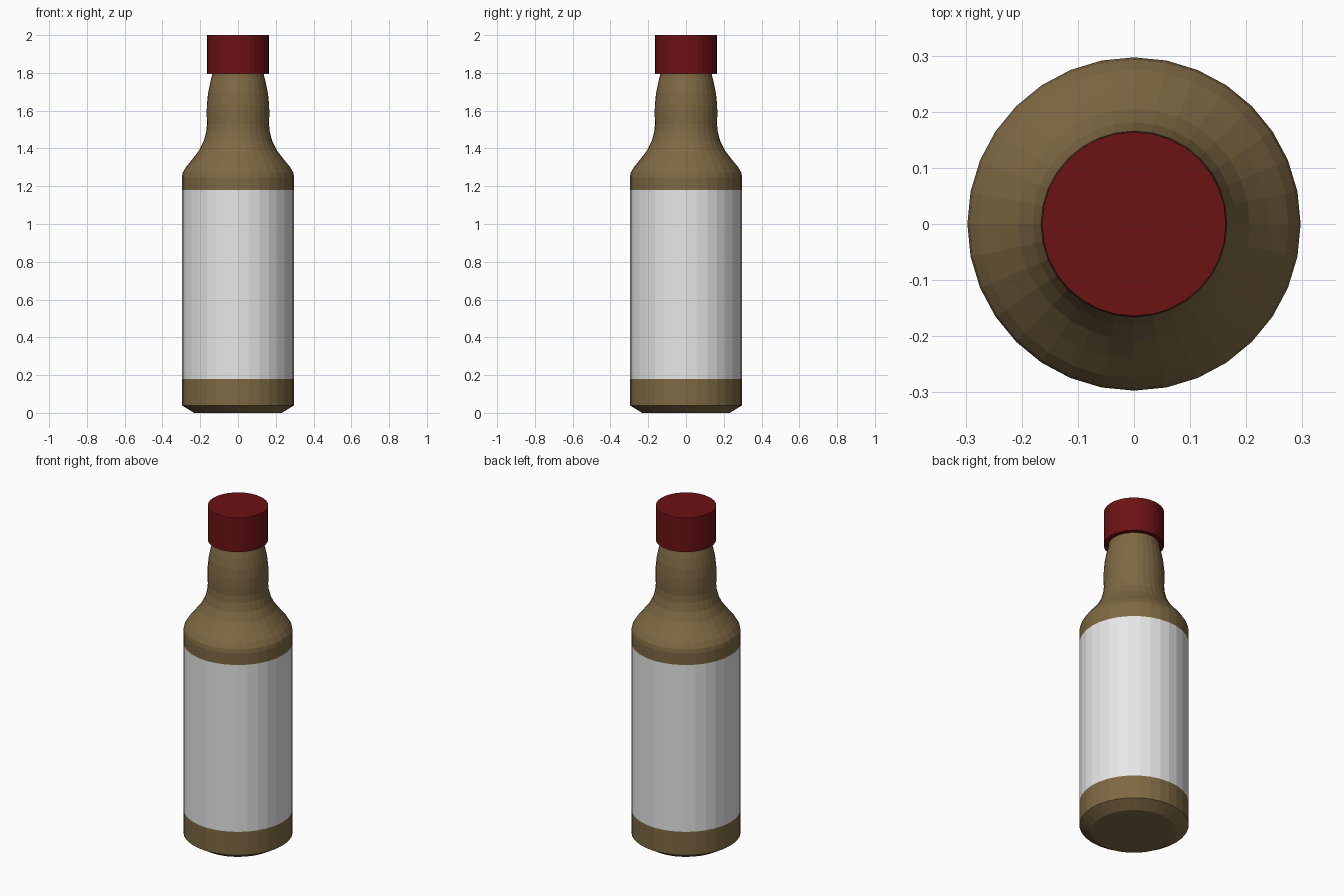
import bpy, bmesh, math

if "Cube" in bpy.data.objects:
    bpy.data.objects.remove(bpy.data.objects["Cube"])

SIDES = 32


def material(name, rgb):
    m = bpy.data.materials.new(name)
    m.diffuse_color = (*rgb, 1)
    m.use_nodes = True
    m.node_tree.nodes["Principled BSDF"].inputs["Base Color"].default_value = m.diffuse_color
    return m


def lathe(name, profile, mats):
    """Revolve a (radius, height) profile and close both ends."""
    bm = bmesh.new()
    rings = []
    for r, z in profile:
        rings.append([bm.verts.new((r * math.cos(2 * math.pi * i / SIDES),
                                    r * math.sin(2 * math.pi * i / SIDES), z))
                      for i in range(SIDES)])
    for a, b in zip(rings, rings[1:]):
        for i in range(SIDES):
            j = (i + 1) % SIDES
            bm.faces.new((a[i], a[j], b[j], b[i]))
    bm.faces.new(rings[0][::-1])
    bm.faces.new(rings[-1])
    mesh = bpy.data.meshes.new(name)
    bm.to_mesh(mesh)
    bm.free()
    for m in mats:
        mesh.materials.append(m)
    obj = bpy.data.objects.new(name, mesh)
    bpy.context.collection.objects.link(obj)
    return obj


glass = material("brown_glass", (0.21, 0.14, 0.057))
paper = material("label_white", (0.8, 0.8, 0.8))
red = material("cap_red", (0.15, 0.006, 0.007))

# Bottle body: chamfered base, straight wall, shoulder and bulged neck
bottle = lathe("bottle", [
    (0.232, 0), (0.297, 0.04), (0.297, 0.18), (0.297, 1.18), (0.297, 1.25),
    (0.293, 1.272), (0.275, 1.302), (0.24, 1.345), (0.206, 1.39),
    (0.181, 1.44), (0.168, 1.49), (0.164, 1.53), (0.166, 1.58),
    (0.165, 1.63), (0.159, 1.69), (0.148, 1.745), (0.139, 1.78),
    (0.137, 1.85)], [glass, paper])

# Label: the wall band between the two label edges
for p in bottle.data.polygons:
    if 0.2 < p.center.z < 1.17 and len(p.vertices) == 4:
        p.material_index = 1

# Screw cap
lathe("cap", [(0.164, 1.795), (0.164, 2.0)], [red])
